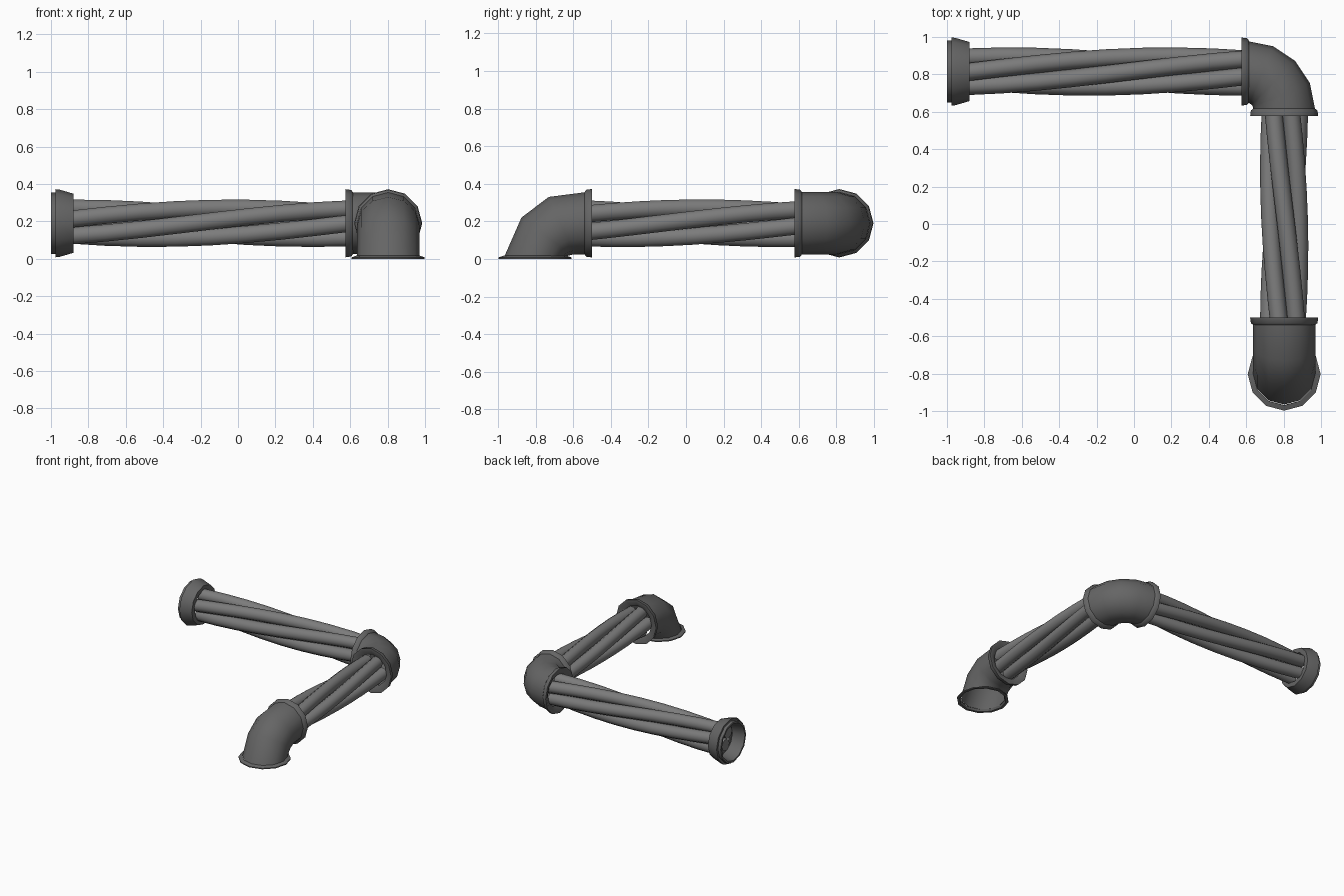
import bpy, bmesh
from math import sin, cos, pi, radians
from mathutils import Vector as V

if "Cube" in bpy.data.objects:
    bpy.data.objects.remove(bpy.data.objects["Cube"])

X, Y, Z = V((1, 0, 0)), V((0, 1, 0)), V((0, 0, 1))


def grey(name, value):
    m = bpy.data.materials.new(name)
    m.diffuse_color = (value, value, value, 1)
    m.use_nodes = True
    m.node_tree.nodes["Principled BSDF"].inputs["Base Color"].default_value = m.diffuse_color
    return m


FITTING = grey("dark_fitting", 0.13)
CABLE = grey("grey_cable", 0.2)


def loft(name, rings, n=12, cap=False, mat=FITTING):
    """Skin a tube through rings of (centre, axis u, axis v, radius u, radius v)."""
    bm = bmesh.new()
    loops = []
    for c, u, v, ru, rv in rings:
        loops.append([bm.verts.new(V(c) + u * ru * cos(2 * pi * i / n) + v * rv * sin(2 * pi * i / n))
                      for i in range(n)])
    for a, b in zip(loops, loops[1:]):
        for i in range(n):
            bm.faces.new((a[i], a[(i + 1) % n], b[(i + 1) % n], b[i]))
    if cap:
        bm.faces.new(loops[0])
        bm.faces.new(loops[-1])
    bmesh.ops.recalc_face_normals(bm, faces=bm.faces)
    me = bpy.data.meshes.new(name)
    bm.to_mesh(me)
    bm.free()
    me.materials.append(mat)
    ob = bpy.data.objects.new(name, me)
    bpy.context.collection.objects.link(ob)
    bpy.context.view_layer.objects.active = ob
    ob.select_set(True)
    bpy.ops.object.shade_smooth_by_angle(angle=radians(50))
    ob.select_set(False)
    return ob


def collar(name, c, d, u, v, profile):
    """Lathe a profile of (offset along d, radius)."""
    loft(name, [(V(c) + d * t, u, v, r, r) for t, r in profile])


def cables(name, start, d, u, v, t0, t1, phase, count=5, rad=0.048, spread=0.081, rate=1.5):
    """Bundle of twisted strands; angle runs from u towards v."""
    for k in range(count):
        rings = []
        for s in range(9):
            t = t0 + (t1 - t0) * s / 8
            a = phase + 2 * pi * k / count + rate * t
            rings.append((V(start) + d * t + (u * cos(a) + v * sin(a)) * spread, u, v, rad, rad))
        loft(f"{name}_{k + 1}", rings, 10, True, CABLE)


LIP = [(0.02, 0.125), (0.0, 0.165), (0.0, 0.182), (0.03, 0.178), (0.04, 0.165)]

# twisted strands of the two straight runs
cables("long_cable", (-0.93, 0.815, 0.19), X, -Y, Z, 0.03, 1.54, 0.22)
cables("short_cable", (0.803, -0.54, 0.19), Y, X, Z, 0.0, 1.15, 0.64)

# open end cap
collar("end_cap", (-1, 0.815, 0.19), X, Y, Z,
       [(0.10, 0.13), (0.02, 0.145), (0, 0.15), (0, 0.165), (0.025, 0.165), (0.025, 0.182), (0.045, 0.18),
        (0.12, 0.158), (0.12, 0.12)])

# corner elbow, four segments round the bend
R = 0.198
rings = []
for i in range(5):
    a = pi / 2 * i / 4
    out = V((sin(a), cos(a), 0))
    rings.append((V((0.605, 0.615, 0.19)) + out * R, out, Z, 0.165, 0.165))
loft("corner_elbow", rings)
collar("corner_collar_a", (0.575, 0.815, 0.19), X, Y, Z, LIP)
collar("corner_collar_b", (0.803, 0.577, 0.19), Y, X, Z, LIP)

# downward elbow: each ring given by its outer and inner point in the y-z plane
rings = []
for o, i in [((-0.535, 0.355), (-0.535, 0.025)), ((-0.73, 0.33), (-0.59, 0.024)),
             ((-0.875, 0.22), (-0.61, 0.022)), ((-0.965, 0.015), (-0.635, 0.015))]:
    p, q = V((0.803, *o)), V((0.803, *i))
    rings.append(((p + q) / 2, (p - q).normalized(), X, (p - q).length / 2, 0.167))
loft("foot_elbow", rings)
collar("foot_upper_collar", (0.803, -0.5, 0.19), -Y, X, Z, LIP)
collar("foot_flange", (0.803, -0.803, 0), Z, X, Y,
       [(0.015, 0.165), (0, 0.175), (0, 0.195), (0.008, 0.195), (0.018, 0.166)])
